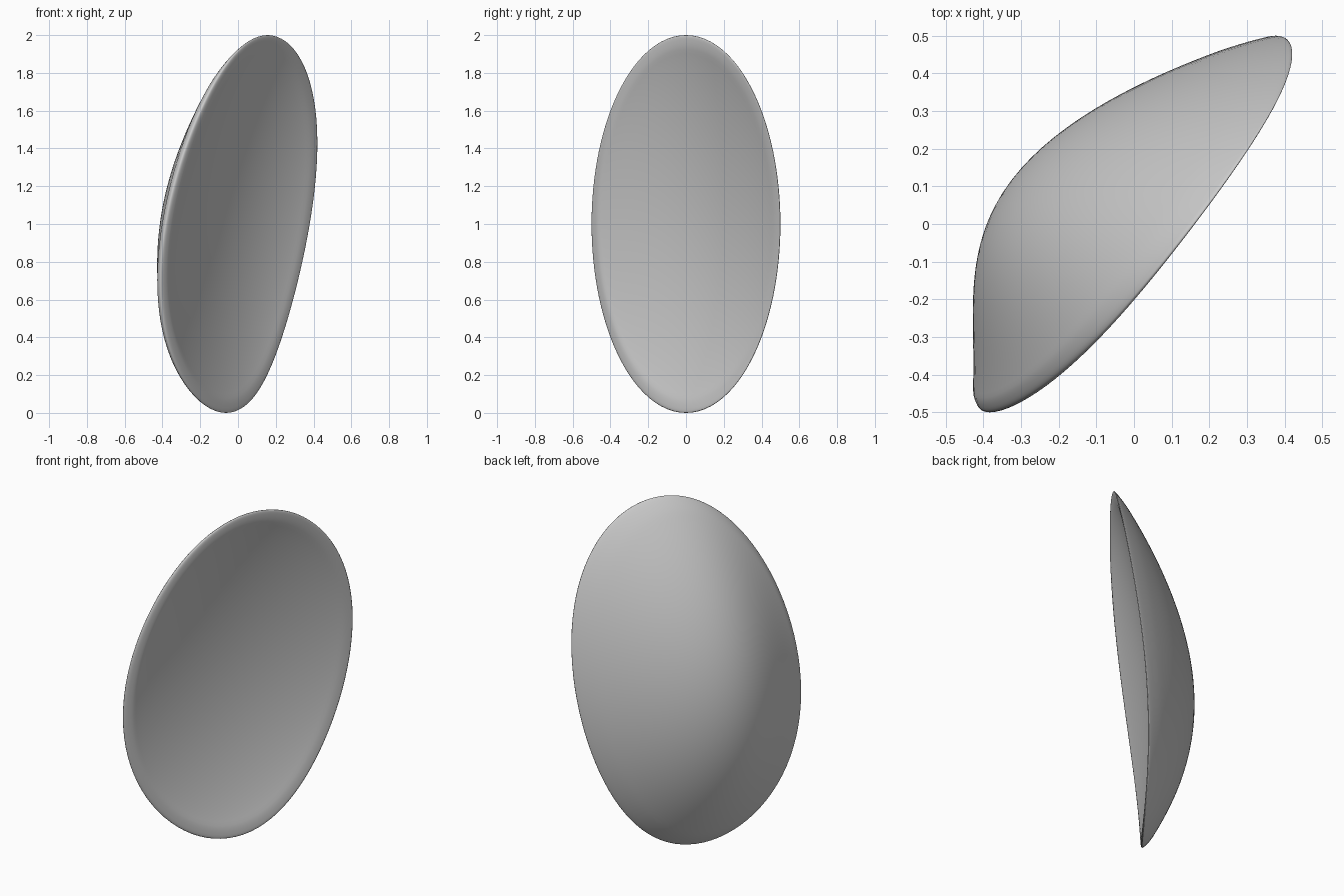
import bpy, bmesh, math

if "Cube" in bpy.data.objects:
    bpy.data.objects.remove(bpy.data.objects["Cube"])

SEGS, RINGS = 96, 28
HALF_Y, HALF_Z = 0.5, 1.0


def shell_point(r, t, inner):
    """Point on the shell at radius r (0 centre, 1 rim) and rim angle t."""
    y, z = HALF_Y * r * math.cos(t), HALF_Z * r * math.sin(t)
    # twisted, slightly wavy plane that carries the rim
    base = (0.022 + 0.76 * y + 0.125 * z - 0.025 * r * r * math.cos(2 * t)
            + 0.015 * r ** 3 * math.sin(3 * t))
    f = max(0.0, 1 - r * r)
    puff = min(1.0, 2.8 * math.sqrt(f))           # rounded rim edge
    if inner:
        # shallow hollow, a little deeper towards the +y side
        x = base - (0.16 + 0.10 * y) * f ** 0.85 + 0.03 * puff
    else:
        # deep rounded back
        x = base - (0.385 + 0.38 * y) * f ** 0.95 - 0.018 * puff
    return x, y, z + 1.0


def build_shell():
    bm = bmesh.new()
    # one continuous run of rings: hollow centre -> rim -> back centre
    radii = [math.sin(math.pi / 2 * i / RINGS) for i in range(1, RINGS + 1)]
    levels = [(r, True) for r in radii] + [(r, False) for r in radii[-2::-1]]
    rings = [[bm.verts.new(shell_point(r, 2 * math.pi * k / SEGS, inner))
              for k in range(SEGS)] for r, inner in levels]
    for a, b in zip(rings, rings[1:]):
        for k in range(SEGS):
            n = (k + 1) % SEGS
            bm.faces.new((a[k], a[n], b[n], b[k]))
    # close both centres
    for ring, inner in ((rings[0], True), (rings[-1], False)):
        c = bm.verts.new(shell_point(0, 0, inner))
        for k in range(SEGS):
            bm.faces.new((ring[k], ring[(k + 1) % SEGS], c))
    bmesh.ops.recalc_face_normals(bm, faces=bm.faces)
    for f in bm.faces:
        f.smooth = True
    mesh = bpy.data.meshes.new("shell")
    bm.to_mesh(mesh)
    bm.free()
    obj = bpy.data.objects.new("shell", mesh)
    bpy.context.collection.objects.link(obj)


build_shell()
